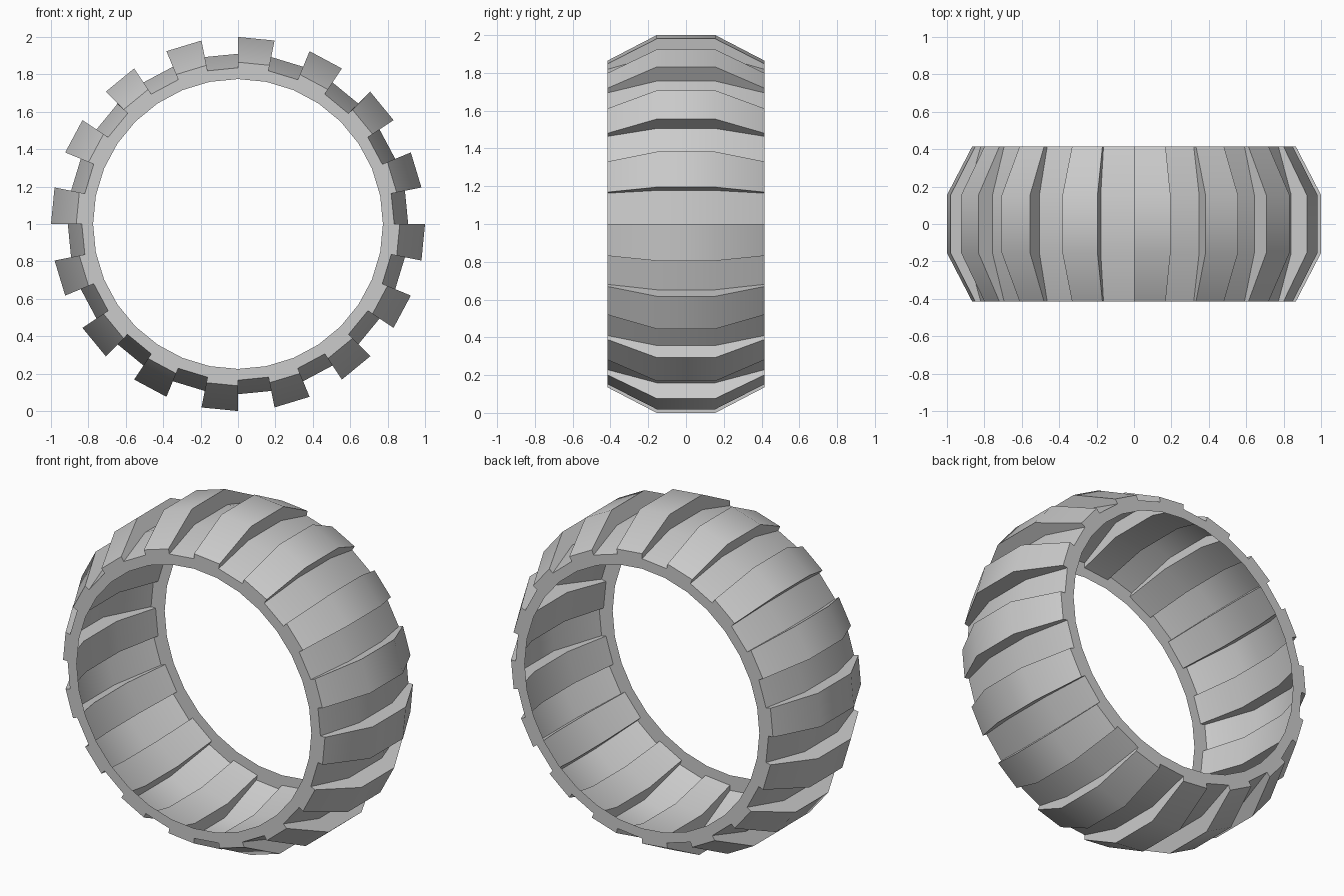
import bpy, bmesh, math

default = bpy.data.objects.get("Cube")
if default:
    bpy.data.objects.remove(default, do_unlink=True)

SECTORS = 32            # alternating raised lugs and grooves
HALF_WIDTH = 0.415
CREST = 0.155           # half width of the flat crown
BEAD = 0.775            # radius of the open hole
LUG = (0.865, 1.0)      # shoulder and crown radius
GROOVE = (0.835, 0.91)


def point(index, radius, y):
    a = 2 * math.pi * index / SECTORS
    return (radius * math.sin(a), y, 1 + radius * math.cos(a))


def profile(shoulder, crown):
    return [(shoulder, -HALF_WIDTH), (crown, -CREST),
            (crown, CREST), (shoulder, HALF_WIDTH)]


# Rubber colour
rubber = bpy.data.materials.new("rubber grey")
rubber.use_nodes = True
colour = (0.6, 0.6, 0.6, 1)
rubber.diffuse_color = colour
rubber.node_tree.nodes["Principled BSDF"].inputs["Base Color"].default_value = colour

bm = bmesh.new()


def face(points):
    return bm.faces.new([bm.verts.new(p) for p in points])


lug, groove = profile(*LUG), profile(*GROOVE)
for i in range(SECTORS):
    raised = i % 2 == 0
    section = lug if raised else groove

    # Tread skin across the width
    for (r0, y0), (r1, y1) in zip(section, section[1:]):
        face([point(i, r0, y0), point(i + 1, r0, y0),
              point(i + 1, r1, y1), point(i, r1, y1)])

    # Step walls between lug and groove
    for k in range(3):
        face([point(i, *lug[k]), point(i, *lug[k + 1]),
              point(i, *groove[k + 1]), point(i, *groove[k])])

    # Flat side lips, up to the groove shoulder and then the lug shoulder
    for y in (-HALF_WIDTH, HALF_WIDTH):
        radii = [BEAD, GROOVE[0]] + ([LUG[0]] if raised else [])
        for inner, outer in zip(radii, radii[1:]):
            face([point(i, inner, y), point(i + 1, inner, y),
                  point(i + 1, outer, y), point(i, outer, y)])

bmesh.ops.remove_doubles(bm, verts=bm.verts, dist=0.0005)
bmesh.ops.recalc_face_normals(bm, faces=bm.faces)

# Make the skin face outward
bm.normal_update()
crown_face = max(bm.faces, key=lambda f: f.calc_center_median().z)
if crown_face.normal.z < 0:
    bmesh.ops.reverse_faces(bm, faces=bm.faces)

mesh = bpy.data.meshes.new("tyre_tread")
bm.to_mesh(mesh)
bm.free()
mesh.materials.append(rubber)
tread = bpy.data.objects.new("tyre_tread", mesh)
bpy.context.collection.objects.link(tread)

# Soft crown, sharp steps
bpy.ops.object.select_all(action="DESELECT")
tread.select_set(True)
bpy.context.view_layer.objects.active = tread
bpy.ops.object.shade_smooth_by_angle(angle=math.radians(30))
